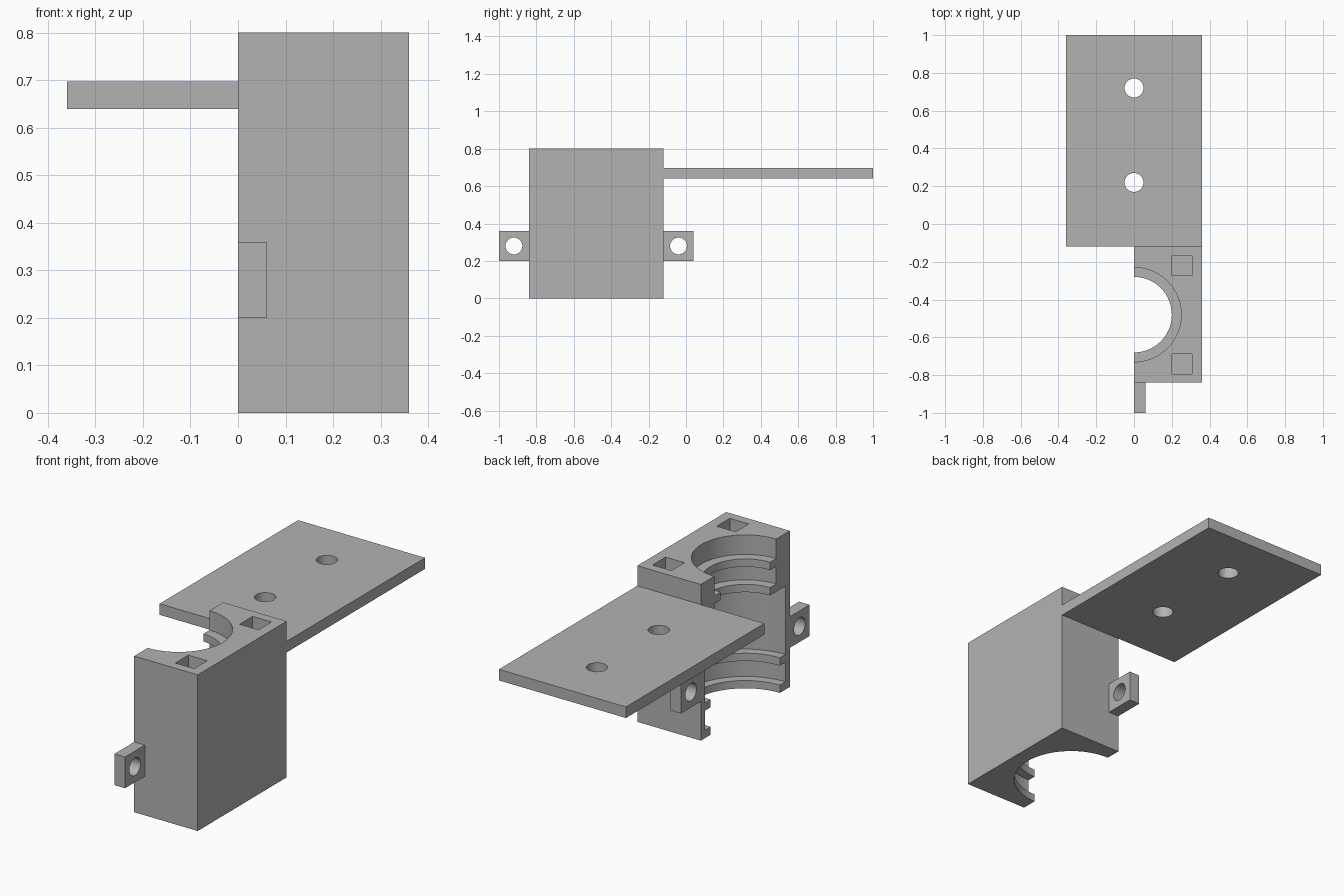
import bpy
import bmesh
from math import pi, radians
from mathutils import Matrix, Vector

default = bpy.data.objects.get("Cube")
if default:
    bpy.data.objects.remove(default, do_unlink=True)

grey = bpy.data.materials.new("plain_grey")
grey.use_nodes = True
colour = (0.45, 0.45, 0.45, 1)
grey.diffuse_color = colour
grey.node_tree.nodes["Principled BSDF"].inputs["Base Color"].default_value = colour


def finish(name, bm):
    bmesh.ops.recalc_face_normals(bm, faces=bm.faces)
    mesh = bpy.data.meshes.new(name)
    bm.to_mesh(mesh)
    bm.free()
    mesh.materials.append(grey)
    obj = bpy.data.objects.new(name, mesh)
    bpy.context.collection.objects.link(obj)
    return obj


def box(name, low, high):
    bm = bmesh.new()
    low, high = Vector(low), Vector(high)
    place = Matrix.Translation((low + high) / 2) @ Matrix.Diagonal((*(high - low), 1))
    bmesh.ops.create_cube(bm, size=1, matrix=place)
    return finish(name, bm)


def rod(name, centre, radius, depth, axis="Z"):
    bm = bmesh.new()
    turn = Matrix.Rotation(pi / 2, 4, "Y") if axis == "X" else Matrix()
    bmesh.ops.create_cone(bm, cap_ends=True, segments=32, radius1=radius, radius2=radius,
                          depth=depth, matrix=Matrix.Translation(centre) @ turn)
    return finish(name, bm)


def lathe(name, centre, profile, segments=96):
    """Solid of revolution about z from (radius, height) points."""
    bm = bmesh.new()
    verts = [bm.verts.new((r, 0, z)) for r, z in profile]
    edges = [bm.edges.new(pair) for pair in zip(verts, verts[1:])]
    bmesh.ops.spin(bm, geom=verts + edges, cent=(0, 0, 0), axis=(0, 0, 1),
                   angle=2 * pi, steps=segments, use_merge=True)
    bmesh.ops.remove_doubles(bm, verts=bm.verts, dist=0.0001)
    bmesh.ops.translate(bm, verts=bm.verts, vec=centre)
    return finish(name, bm)


def cut(target, cutters):
    bpy.ops.object.select_all(action="DESELECT")
    bpy.context.view_layer.objects.active = target
    target.select_set(True)
    for cutter in cutters:
        mod = target.modifiers.new("cut", "BOOLEAN")
        mod.operation = "DIFFERENCE"
        mod.solver = "EXACT"
        mod.object = cutter
        bpy.ops.object.modifier_apply(modifier=mod.name)
        bpy.data.objects.remove(cutter, do_unlink=True)
    bpy.ops.object.shade_smooth_by_angle(angle=radians(30))


MID = -0.48     # y of the bore axis
HALF = 0.36     # half depth of the housing

# Half housing with a stepped bore: ribs near the top and the bottom
housing = box("housing", (0, MID - HALF, 0), (HALF, MID + HALF, 0.8))
steps = [(0.28, -0.1, 0.04), (0.325, 0.04, 0.14), (0.28, 0.14, 0.18),
         (0.325, 0.18, 0.53), (0.2, 0.53, 0.57), (0.25, 0.57, 0.66),
         (0.2, 0.66, 0.70), (0.25, 0.70, 0.9)]
profile = [(0, steps[0][1])]
for radius, bottom, top in steps:
    profile += [(radius, bottom), (radius, top)]
profile.append((0, steps[-1][2]))
cutters = [lathe("bore_cutter", (0, MID, 0), profile)]

# Square pockets in the top face
for side in (-1, 1):
    y = MID + side * 0.26
    cutters.append(box("pocket_cutter", (0.2, y - 0.053, 0.6), (0.307, y + 0.053, 0.9)))
cut(housing, cutters)

# Mounting plate with two screw holes
plate = box("mounting_plate", (-0.36, MID + HALF, 0.64), (0.36, 1, 0.697))
cut(plate, [rod("hole_cutter", (0, y, 0.67), 0.05, 0.3) for y in (0.22, 0.72)])

# Clamping ears at the open side
for name, side in (("front_ear", -1), ("back_ear", 1)):
    near, far = sorted((MID + side * HALF, MID + side * 0.52))
    ear = box(name, (0, near, 0.2), (0.06, far, 0.36))
    cut(ear, [rod("hole_cutter", (0.03, MID + side * 0.44, 0.28), 0.045, 0.3, "X")])
